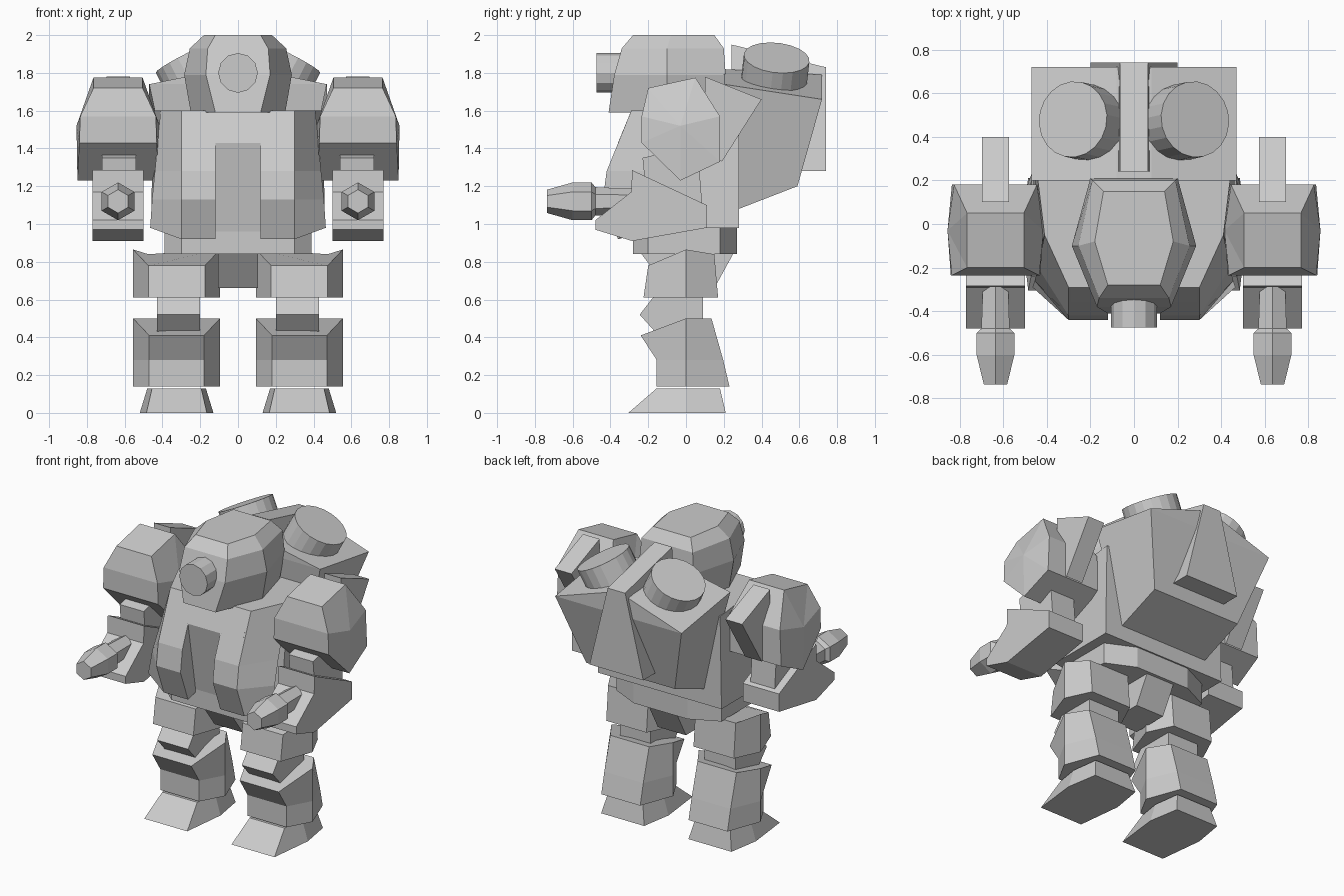
import bpy
import bmesh
from math import cos, sin, pi
from mathutils import Vector

default_cube = bpy.data.objects.get("Cube")
if default_cube:
    bpy.data.objects.remove(default_cube, do_unlink=True)

# One plain grey for the whole machine
grey = bpy.data.materials.new("plain_grey")
grey.use_nodes = True
COLOUR = (0.6, 0.6, 0.6, 1.0)
grey.diffuse_color = COLOUR
grey.node_tree.nodes["Principled BSDF"].inputs["Base Color"].default_value = COLOUR


def finish(name, bm, mirrored):
    """Turn a bmesh into a flat shaded object, optionally mirrored across x."""
    bmesh.ops.recalc_face_normals(bm, faces=bm.faces)
    mesh = bpy.data.meshes.new(name)
    bm.to_mesh(mesh)
    bm.free()
    mesh.materials.append(grey)
    obj = bpy.data.objects.new(name, mesh)
    bpy.context.collection.objects.link(obj)
    if mirrored:
        modifier = obj.modifiers.new("mirror", "MIRROR")
        modifier.use_mirror_merge = False
    return obj


def loft(name, rings, mirrored=False):
    """Skin a stack of rings with equal point counts and cap both ends."""
    bm = bmesh.new()
    loops = [[bm.verts.new(point) for point in ring] for ring in rings]
    count = len(loops[0])
    for low, high in zip(loops, loops[1:]):
        for i in range(count):
            j = (i + 1) % count
            bm.faces.new((low[i], low[j], high[j], high[i]))
    bm.faces.new(loops[0])
    bm.faces.new(loops[-1])
    return finish(name, bm, mirrored)


def slab(name, profile, centre=0.0, mirrored=False, dome=None):
    """Side profile of (y, z, half width) points, spread in x about a centre."""
    bm = bmesh.new()
    sides = []
    for sign in (-1, 1):
        side = [bm.verts.new((centre + sign * w, y, z)) for y, z, w in profile]
        sides.append(side)
        if dome:
            peak = bm.verts.new((centre + sign * dome[2], dome[0], dome[1]))
            for a, b in zip(side, side[1:] + side[:1]):
                bm.faces.new((a, b, peak))
        else:
            bm.faces.new(side)
    for i in range(len(profile)):
        j = (i + 1) % len(profile)
        bm.faces.new((sides[0][i], sides[0][j], sides[1][j], sides[1][i]))
    return finish(name, bm, mirrored)


def wide(profile, width):
    """Give every (y, z) point of a profile the same half width."""
    return [(y, z, width) for y, z in profile]


def hexagon(centre, narrow, broad, front, back, middle=(0, 0)):
    """Six sided leg section; front, middle and back are (y, z) pairs."""
    rows = [(front, narrow), (middle, broad), (back, narrow)]
    right = [(centre - w, y, z) for (y, z), w in rows]
    left = [(centre + w, y, z) for (y, z), w in rows]
    return right + left[::-1]


def symmetric(half):
    """Complete a ring from the points on its +x half."""
    return half + [(-x, y, z) for x, y, z in reversed(half)]


def disc_ring(centre, axis, radius, sides, stretch=1.0):
    """Regular ring of points around an axis."""
    axis = Vector(axis).normalized()
    across = axis.cross(Vector((0, 0, 1))).normalized()
    up = across.cross(axis)
    turns = [2 * pi * i / sides for i in range(sides)]
    return [Vector(centre) + up * (radius * cos(t)) + across * (radius * stretch * sin(t))
            for t in turns]


def flat_ring(half, z):
    return symmetric([(x, y, z) for x, y in half])


# Head: faceted dome with a round lens
loft("head", [
    flat_ring([(.17, .2), (.25, -.1), (.12, -.41)], 1.59),
    flat_ring([(.2, .21), (.285, -.1), (.17, -.38)], 1.79),
    flat_ring([(.19, .2), (.255, -.1), (.16, -.34)], 1.93),
    flat_ring([(.14, .15), (.18, -.08), (.12, -.28)], 2.0),
])
FORWARD = (0, -1, 0)
loft("lens", [disc_ring((0, y, 1.8), FORWARD, .105, 12) for y in (-.3, -.475)])

# Torso core, brow panel and the two swollen chest halves
loft("torso", [
    flat_ring([(.46, .28), (.46, -.2), (.27, -.24)], .98),
    flat_ring([(.45, .28), (.41, -.05), (.28, -.29)], 1.6),
])
slab("brow_panel", wide([(-.29, 1.6), (-.36, 1.43), (-.2, 1.43), (-.2, 1.6)], .29))
slab("recess_wall", wide([(-.36, 1.43), (-.28, .96), (-.15, .96), (-.15, 1.43)], .13))


def chest_ring(front, z, side, side_y, side_z):
    return [(.12, front, z), (.3, front, z), (side, side_y, side_z), (.12, -.1, side_z)]


loft("chest_half", [
    chest_ring(-.29, 1.6, .41, -.05, 1.6),
    chest_ring(-.42, 1.28, .44, -.2, 1.28),
    chest_ring(-.44, 1.13, .455, -.26, 1.13),
    chest_ring(-.36, .92, .465, -.29, .98),
], mirrored=True)

# Waist belt and hip block
BELT = [(.2, .27), (.39, .18), (.39, -.2), (.3, -.28)]
loft("waist", [flat_ring(BELT, z) for z in (.84, .99)])
slab("hip_block", wide([(-.25, .86), (.26, .86), (.15, .66), (-.1, .66)], .105))

# Backpack with sloping roof, tapering downwards
loft("backpack", [
    symmetric([(.33, .59, 1.2), (.33, .28, 1.08)]),
    symmetric([(.47, .72, 1.66), (.47, .2, 1.74)]),
    symmetric([(.08, .72, 1.79), (.08, .2, 1.82)]),
])
slab("pack_spine", [(.24, 1.95, .065), (.74, 1.83, .065), (.74, 1.28, .2),
                    (.56, 1.28, .2), (.24, 1.6, .08)])
TILT = Vector((.45, .1, .88))
CAP = Vector((.28, .48, 1.88))
loft("exhaust", [disc_ring(CAP - TILT * d, TILT, .175, 20) for d in (0, .2)], mirrored=True)

# Arms
ARM = .635
slab("shoulder", [(-.2, 1.72, .13), (.05, 1.775, .13), (.18, 1.57, .19), (.18, 1.33, .2),
                  (-.03, 1.23, .215), (-.235, 1.43, .205), (-.235, 1.57, .2)],
     ARM, mirrored=True, dome=(-.03, 1.52, .22))
slab("shoulder_fin", wide([(.1, 1.78), (.4, 1.66), (.19, 1.33), (.1, 1.4)], .062),
     ARM, mirrored=True)
slab("upper_arm", wide([(-.23, 1.35), (.06, 1.42), (.09, 1.05), (-.2, 1.05)], .09),
     ARM - .005, mirrored=True)
slab("forearm", wide([(-.285, 1.285), (.11, 1.1), (.11, .98), (-.285, .91), (-.48, .97),
                      (-.48, 1.02), (-.29, 1.17)], .135), ARM, mirrored=True)
BARREL = [(-.25, .065), (-.48, .075), (-.5, .1), (-.6, .1), (-.735, .062)]
loft("gun_barrel", [disc_ring((ARM, y, 1.12), FORWARD, r, 6) for y, r in BARREL], mirrored=True)

# Legs
LEG = .325
loft("thigh", [
    hexagon(LEG, .15, .23, (-.225, .61), (.17, .61), (0, .61)),
    hexagon(LEG, .15, .23, (-.2, .78), (.15, .84), (0, .865)),
], mirrored=True)
slab("knee", wide([(-.16, .63), (-.245, .52), (-.155, .42), (.09, .42), (.09, .63)], .115),
     LEG - .01, mirrored=True)
loft("shin", [
    hexagon(LEG, .145, .23, (-.155, .14), (.23, .14), (0, .14)),
    hexagon(LEG, .145, .23, (-.155, .28), (.197, .28), (0, .28)),
    hexagon(LEG, .145, .23, (-.24, .41), (.135, .5), (0, .5)),
], mirrored=True)
loft("foot", [
    hexagon(LEG, .16, .195, (-.305, 0), (.21, 0)),
    hexagon(LEG, .13, .155, (-.155, .13), (.18, .13), (0, .13)),
], mirrored=True)
